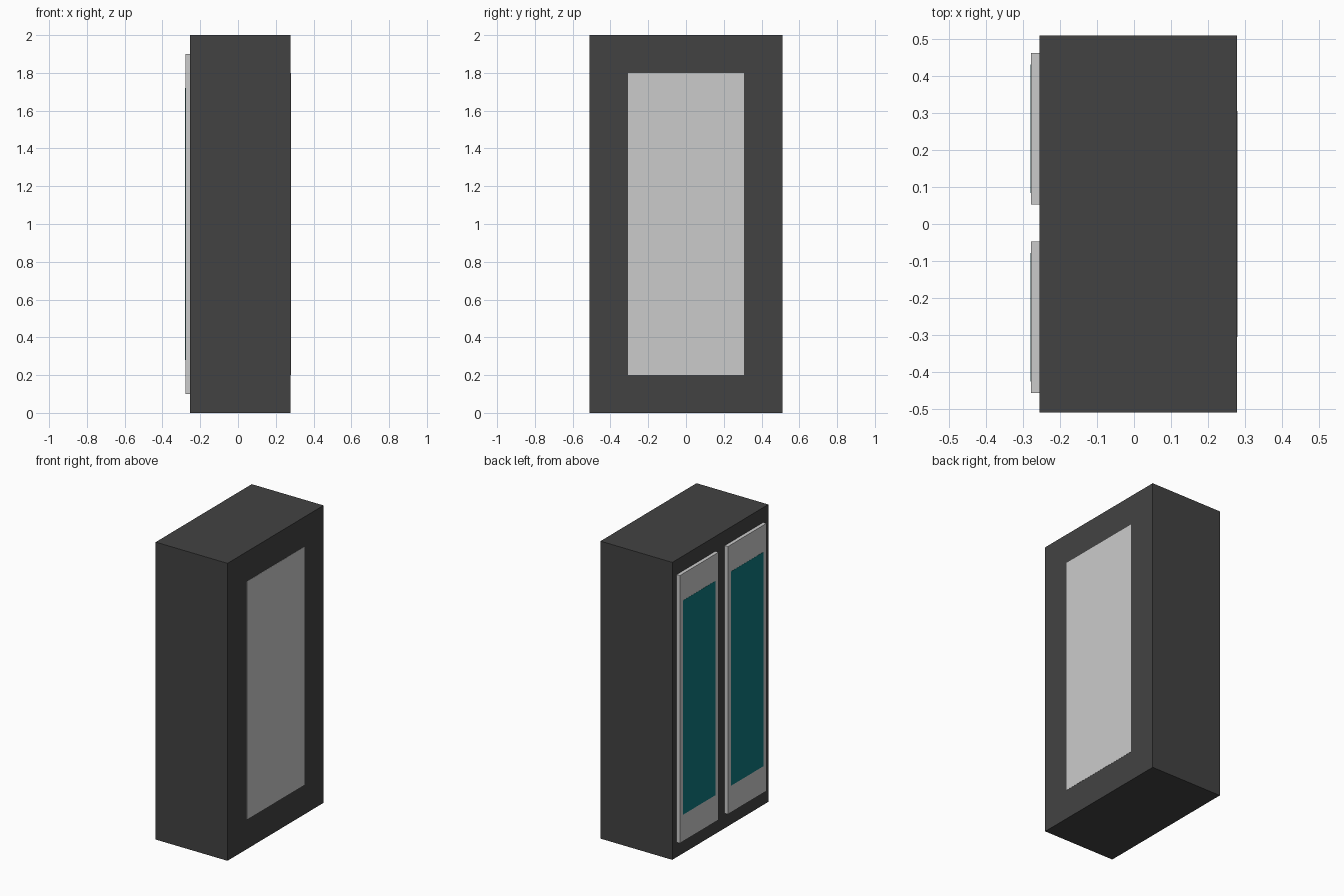
import bpy

if "Cube" in bpy.data.objects:
    bpy.data.objects.remove(bpy.data.objects["Cube"])


def material(name, rgb):
    m = bpy.data.materials.new(name)
    m.diffuse_color = (*rgb, 1)
    m.use_nodes = True
    m.node_tree.nodes["Principled BSDF"].inputs["Base Color"].default_value = m.diffuse_color
    return m


def box(name, x, y, z, mat=None):
    """Box spanning the (min, max) range on each axis."""
    bpy.ops.mesh.primitive_cube_add(size=1, location=[sum(r) / 2 for r in (x, y, z)])
    ob = bpy.context.object
    ob.name = name
    ob.scale = [r[1] - r[0] for r in (x, y, z)]
    bpy.ops.object.transform_apply(location=False, rotation=False, scale=True)
    if mat:
        ob.data.materials.append(mat)
    return ob


dark = material("dark_casing", (0.055, 0.055, 0.055))
teal = material("teal_screen", (0.005, 0.19, 0.21))

# Cabinet casing
box("cabinet_body", (-0.255, 0.279), (-0.51, 0.51), (0, 2), dark)

# Access panel, almost flush with the +x face
box("access_panel", (0.27, 0.28), (-0.306, 0.306), (0.2, 1.8))

# Pair of doors on the -x face, each with an inset coloured screen
for side, cy in (("left", 0.258), ("right", -0.252)):
    box(f"{side}_door", (-0.279, -0.255), (cy - 0.205, cy + 0.205), (0.1, 1.9))
    box(f"{side}_door_screen", (-0.28, -0.27), (cy - 0.174, cy + 0.174), (0.28, 1.72), teal)
